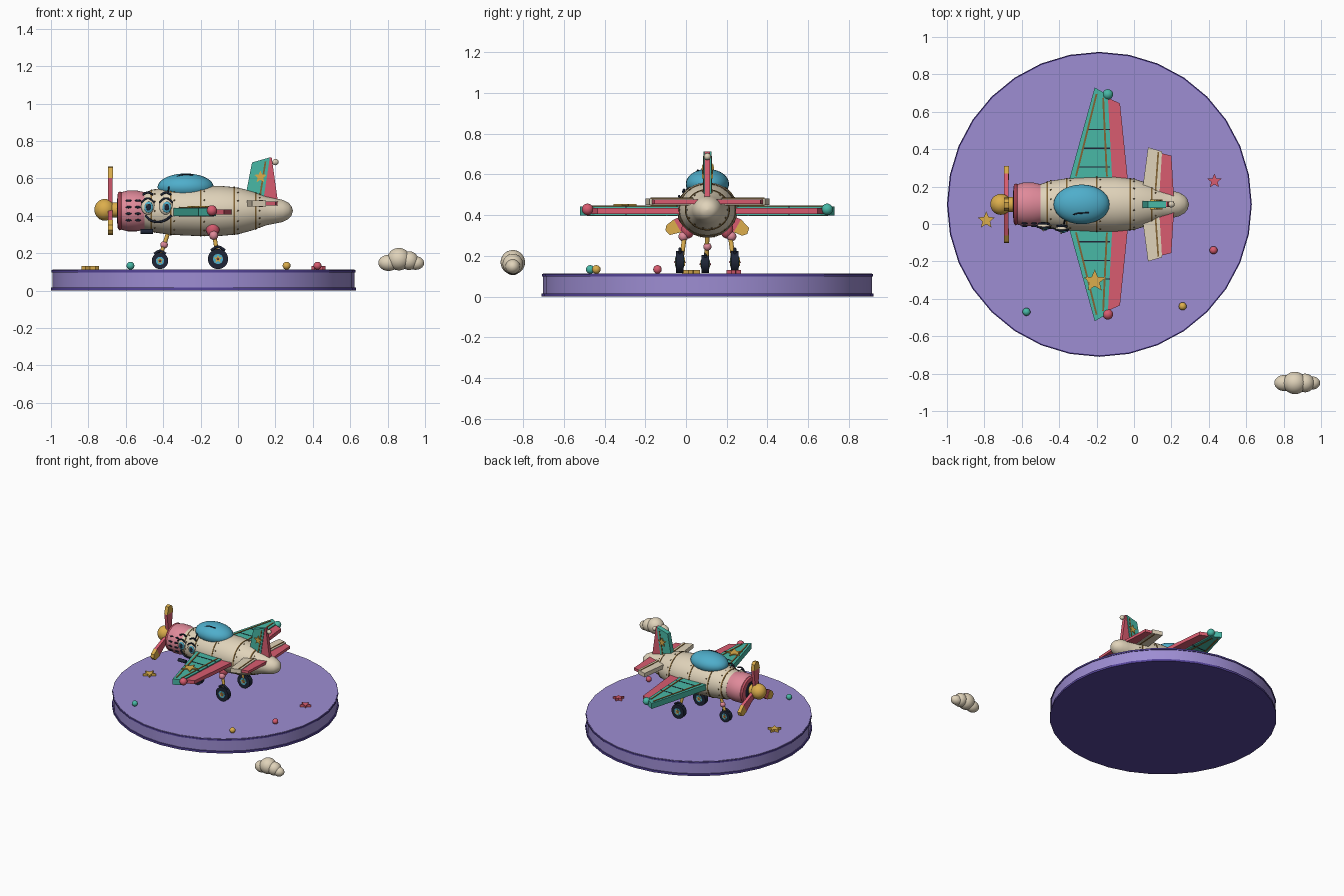
import bpy, bmesh, math
from mathutils import Matrix, Vector

if "Cube" in bpy.data.objects:
    bpy.data.objects.remove(bpy.data.objects["Cube"])

MID = 0.105    # y of the plane's centre line
AXIS = 0.426   # z of the fuselage axis


def material(name, code):
    rgb = [int(code[i:i + 2], 16) / 255 for i in (0, 2, 4)]
    col = [c / 12.92 if c < 0.04 else ((c + 0.055) / 1.055) ** 2.4 for c in rgb] + [1]
    m = bpy.data.materials.new(name)
    m.use_nodes = True
    m.diffuse_color = col
    node = m.node_tree.nodes["Principled BSDF"]
    node.inputs["Base Color"].default_value = col
    node.inputs["Roughness"].default_value = 0.6
    return m


cream = material("cream", "E0D3BA")
pink = material("pink", "E08A9A")
coral = material("coral", "D95C70")
teal = material("teal", "48B8A6")
blue = material("canopy blue", "4FAECB")
yellow = material("yellow", "DCAE4C")
purple = material("purple", "9D8DD2")
violet = material("dark violet", "55449A")
dark = material("dark navy", "1E2536")
brown = material("brown", "836535")


def finish(name, bm, mat, smooth=True):
    bmesh.ops.recalc_face_normals(bm, faces=bm.faces)
    me = bpy.data.meshes.new(name)
    bm.to_mesh(me)
    bm.free()
    ob = bpy.data.objects.new(name, me)
    bpy.context.collection.objects.link(ob)
    me.materials.append(mat)
    if smooth:
        me.shade_smooth()
        me.set_sharp_from_angle(angle=math.radians(40))
    return ob


def ball(name, loc, size, mat):
    bm = bmesh.new()
    bmesh.ops.create_uvsphere(bm, u_segments=28, v_segments=18, radius=1)
    size = size if isinstance(size, tuple) else (size,) * 3
    bm.transform(Matrix.Translation(loc) @ Matrix.Diagonal((*size, 1)))
    return finish(name, bm, mat)


def rod(name, a, b, r, mat, r2=None):
    a, b = Vector(a), Vector(b)
    bm = bmesh.new()
    bmesh.ops.create_cone(bm, cap_ends=True, segments=32, radius1=r,
                          radius2=r if r2 is None else r2, depth=(b - a).length)
    turn = (b - a).to_track_quat("Z", "Y").to_matrix().to_4x4()
    bm.transform(Matrix.Translation((a + b) / 2) @ turn)
    return finish(name, bm, mat)


def lathe(name, profile, mat, squash=0.92, n=40):
    """Turn (x, radius) pairs round the fuselage axis."""
    bm = bmesh.new()
    rings = []
    for x, r in profile:
        angles = [math.tau * i / n for i in range(n)]
        rings.append([bm.verts.new((x, MID + r * math.cos(a), AXIS + r * squash * math.sin(a)))
                      for a in angles])
    for p, q in zip(rings, rings[1:]):
        for i in range(n):
            bm.faces.new((p[i], p[i - 1], q[i - 1], q[i]))
    bm.faces.new(rings[0])
    bm.faces.new(rings[-1])
    return finish(name, bm, mat)


def prism(name, pts, lo, hi, mat, axis="z"):
    """Extrude a flat outline between lo and hi along an axis."""
    place = {"z": lambda u, v, w: (u, v, w), "y": lambda u, v, w: (u, w, v),
             "x": lambda u, v, w: (w, u, v)}[axis]
    bm = bmesh.new()
    a = [bm.verts.new(place(u, v, lo)) for u, v in pts]
    b = [bm.verts.new(place(u, v, hi)) for u, v in pts]
    bm.faces.new(a)
    bm.faces.new(b)
    for i in range(len(a)):
        bm.faces.new((a[i - 1], a[i], b[i], b[i - 1]))
    return finish(name, bm, mat, False)


def strip(name, a, b, width, lo, hi, mat, axis="z"):
    a, b = Vector(a), Vector(b)
    side = (b - a).orthogonal().normalized() * width / 2
    return prism(name, [a + side, b + side, b - side, a - side], lo, hi, mat, axis)


def star(name, u, v, r, lo, hi, mat, axis="z", turn=math.pi / 2):
    pts = []
    for i in range(10):
        k = r if i % 2 == 0 else r * 0.45
        ang = turn + i * math.pi / 5
        pts.append((u + k * math.cos(ang), v + k * math.sin(ang)))
    return prism(name, pts, lo, hi, mat, axis)


def tube(name, pts, r, mat):
    cu = bpy.data.curves.new(name, "CURVE")
    cu.dimensions = "3D"
    cu.bevel_depth, cu.bevel_resolution, cu.use_fill_caps = r, 2, True
    sp = cu.splines.new("BEZIER")
    sp.bezier_points.add(len(pts) - 1)
    for p, co in zip(sp.bezier_points, pts):
        p.co = co
        p.handle_left_type = p.handle_right_type = "AUTO"
    cu.materials.append(mat)
    ob = bpy.data.objects.new(name, cu)
    bpy.context.collection.objects.link(ob)


# Round display base with rims
for name, lo, hi, r, mat in (("base", 0.008, 0.113, 0.807, purple),
                             ("base_bottom_rim", 0, 0.016, 0.815, violet),
                             ("base_top_rim", 0.098, 0.11, 0.812, violet)):
    rod(name, (-0.185, MID, lo), (-0.185, MID, hi), r, mat)

# Fuselage with seams and rivets
BODY = [(-0.5, 0.108), (-0.45, 0.125), (-0.36, 0.139), (-0.22, 0.146), (-0.1, 0.146),
        (0, 0.136), (0.08, 0.112), (0.15, 0.084), (0.2, 0.073), (0.24, 0.064),
        (0.27, 0.047), (0.285, 0.029), (0.293, 0.004)]
lathe("fuselage", BODY, cream)


def radius(x):
    for (a, p), (b, q) in zip(BODY, BODY[1:]):
        if a <= x <= b:
            return p + (q - p) * (x - a) / (b - a)


for x in (-0.465, -0.36, -0.2, -0.02, 0.095):
    r0, r1 = radius(x - 0.004), radius(x + 0.004)
    lathe("seam", [(x - 0.004, r0 + 0.003), (x + 0.004, r1 + 0.003)], brown)
    bm = bmesh.new()
    rr = radius(x + 0.02)
    for i in range(14):
        a = math.tau * i / 14
        spot = (x + 0.02, MID + rr * math.cos(a), AXIS + rr * 0.92 * math.sin(a))
        bmesh.ops.create_icosphere(bm, subdivisions=1, radius=0.005,
                                   matrix=Matrix.Translation(spot))
    finish("rivets", bm, brown)

# Nose cowl, vents and exhaust
lathe("cowl", [(-0.635, 0.09), (-0.63, 0.106), (-0.59, 0.117), (-0.54, 0.117), (-0.49, 0.105)],
      pink, 0.93)
lathe("cowl_ring", [(-0.645, 0.085), (-0.642, 0.104), (-0.632, 0.112), (-0.622, 0.107)], coral, 0.93)
lathe("cowl_opening", [(-0.648, 0.07), (-0.64, 0.08)], dark)
for x in (-0.585, -0.535):
    for dz in (-0.05, -0.015, 0.02, 0.055):
        y = MID - 0.117 * math.sqrt(1 - (dz / 0.109) ** 2)
        ball("vent", (x, y, AXIS + dz), (0.016, 0.006, 0.006), dark)
rod("exhaust", (-0.52, 0, 0.315), (-0.455, 0, 0.315), 0.013, dark)

# Spinner and three blades
ball("spinner", (-0.712, MID, AXIS + 0.006), (0.056, 0.056, 0.058), yellow)
rod("propeller_hub", (-0.7, MID, AXIS + 0.006), (-0.63, MID, AXIS + 0.006), 0.04, yellow)
for i in range(3):
    rot = Matrix.Rotation(math.tau * i / 3, 2)
    spin = lambda pts: [rot @ Vector(p) + Vector((MID, AXIS + 0.006)) for p in pts]
    prism("blade", spin([(-0.018, 0.03), (0.018, 0.03), (0.036, 0.17), (-0.036, 0.17)]),
          -0.694, -0.67, coral, "x")
    prism("blade_tip", spin([(-0.036, 0.17), (0.036, 0.17), (0.03, 0.215), (0.01, 0.232),
                             (-0.02, 0.226)]), -0.696, -0.668, yellow, "x")

# Canopy with a frame line
ball("canopy", (-0.28, MID, 0.553), (0.15, 0.106, 0.073), blue)
tube("canopy_line", [(-0.375, 0.0, 0.52), (-0.36, 0.035, 0.575), (-0.31, 0.055, 0.615),
                     (-0.24, 0.06, 0.618)], 0.004, dark)

# Face on the side of the nose
for x, y in ((-0.482, -0.012), (-0.385, -0.026)):
    z = 0.45
    ball("eye", (x, y, z), (0.036, 0.016, 0.044), cream)
    ball("iris", (x + 0.004, y - 0.011, z - 0.004), (0.024, 0.009, 0.03), blue)
    ball("pupil", (x + 0.004, y - 0.018, z - 0.004), (0.013, 0.005, 0.018), dark)
    ball("eye_glint", (x - 0.004, y - 0.022, z + 0.008), 0.005, cream)
    tube("eyelid", [(x - 0.036, y - 0.004, z + 0.02), (x, y - 0.008, z + 0.044),
                    (x + 0.036, y - 0.004, z + 0.02)], 0.005, dark)
    tube("eyebrow", [(x - 0.028, y + 0.014, z + 0.062), (x, y + 0.016, z + 0.074),
                     (x + 0.028, y + 0.012, z + 0.064)], 0.006, dark)
tube("mouth", [(-0.495, -0.008, 0.4), (-0.465, -0.018, 0.375), (-0.43, -0.022, 0.367),
               (-0.39, -0.03, 0.376), (-0.355, -0.036, 0.402)], 0.006, dark)

# Wings, tailplane, main gear: one per side
for s, tip in ((1, teal), (-1, coral)):
    def mirrored(pts):
        return [(x, MID + s * y) for x, y in pts]

    prism("wing", mirrored([(-0.355, 0.1), (-0.21, 0.625), (-0.14, 0.585), (-0.115, 0.1)]),
          0.398, 0.442, teal)
    prism("wing_flap", mirrored([(-0.13, 0.1), (-0.142, 0.57), (-0.075, 0.54), (-0.03, 0.1)]),
          0.406, 0.434, coral)
    for line in (((-0.31, 0.15), (-0.2, 0.59)), ((-0.145, 0.15), (-0.165, 0.57))):
        strip("wing_trim", *mirrored(line), 0.01, 0.395, 0.446, brown)
    for y in (0.2, 0.3, 0.4):
        strip("wing_rib", *mirrored([(-0.352 + y * 0.27, y), (-0.127, y)]), 0.006, 0.396, 0.444, dark)
    ball("wing_tip_light", (-0.14, MID + s * 0.588, 0.428), 0.028, tip)

    prism("tailplane", mirrored([(0.04, 0.04), (0.075, 0.305), (0.15, 0.283), (0.135, 0.04)]),
          0.45, 0.482, cream)
    prism("elevator", mirrored([(0.13, 0.04), (0.14, 0.275), (0.2, 0.26), (0.213, 0.04)]),
          0.455, 0.476, coral)
    strip("tailplane_trim", *mirrored([(0.115, 0.07), (0.13, 0.28)]), 0.009, 0.447, 0.485, brown)

    ball("gear_fairing", (-0.135, MID + s * 0.095, 0.33), (0.036, 0.032, 0.045), coral)
    ball("gear_joint", (-0.13, MID + s * 0.118, 0.295), 0.024, pink)
    rod("main_strut", (-0.13, MID + s * 0.11, 0.31), (-0.107, MID + s * 0.128, 0.18), 0.011, yellow)

# Wheels and nose strut
for x, y, r in ((-0.417, MID - 0.01, 0.044), (-0.107, MID - 0.135, 0.054), (-0.107, MID + 0.135, 0.054)):
    z = 0.115 + r
    rod("tyre", (x, y - 0.018, z), (x, y + 0.018, z), r, dark)
    rod("wheel_rim", (x, y - 0.021, z), (x, y + 0.021, z), r * 0.5, blue)
    for side in (-0.024, 0.021):
        star("wheel_star", x, z, r * 0.42, y + side, y + side + 0.003, yellow, "y")
    ball("hub_cap", (x, y, z), (0.01, 0.029, 0.01), coral)
    tube("mudguard", [(x - r * 0.7, y, z + r * 0.85), (x, y, z + r * 1.2),
                      (x + r * 0.7, y, z + r * 0.85)], 0.007, dark)
rod("nose_strut", (-0.37, MID, 0.32), (-0.417, MID - 0.005, 0.18), 0.011, yellow)
ball("nose_strut_joint", (-0.395, MID, 0.245), 0.02, pink)

# Tail fin
prism("fin", [(0.035, 0.48), (0.075, 0.685), (0.17, 0.712), (0.135, 0.48)], 0.086, 0.124, teal, "y")
prism("rudder", [(0.13, 0.48), (0.163, 0.71), (0.18, 0.712), (0.212, 0.485)], 0.091, 0.119, coral, "y")
strip("fin_trim", (0.117, 0.5), (0.147, 0.69), 0.009, 0.083, 0.127, brown, "y")
star("fin_star", 0.12, 0.608, 0.035, 0.078, 0.132, yellow, "y")
ball("tail_light", (0.2, MID, 0.687), 0.017, cream)

# Stars and marbles
star("wing_star", -0.21, -0.305, 0.062, 0.445, 0.453, yellow)
star("yellow_floor_star", -0.79, 0.02, 0.048, 0.113, 0.131, yellow)
star("coral_floor_star", 0.43, 0.23, 0.04, 0.113, 0.131, coral)
for x, y, mat in ((-0.575, -0.47, teal), (0.26, -0.44, yellow), (0.425, -0.14, coral)):
    ball("marble", (x, y, 0.133), 0.021, mat)

# Cloud
for x, z, rx, r in ((0.86, 0.168, 0.062, 0.06), (0.805, 0.148, 0.055, 0.043),
                    (0.915, 0.16, 0.05, 0.05), (0.95, 0.147, 0.045, 0.036)):
    ball("cloud_puff", (x, -0.85, z), (rx, r, r), cream)
